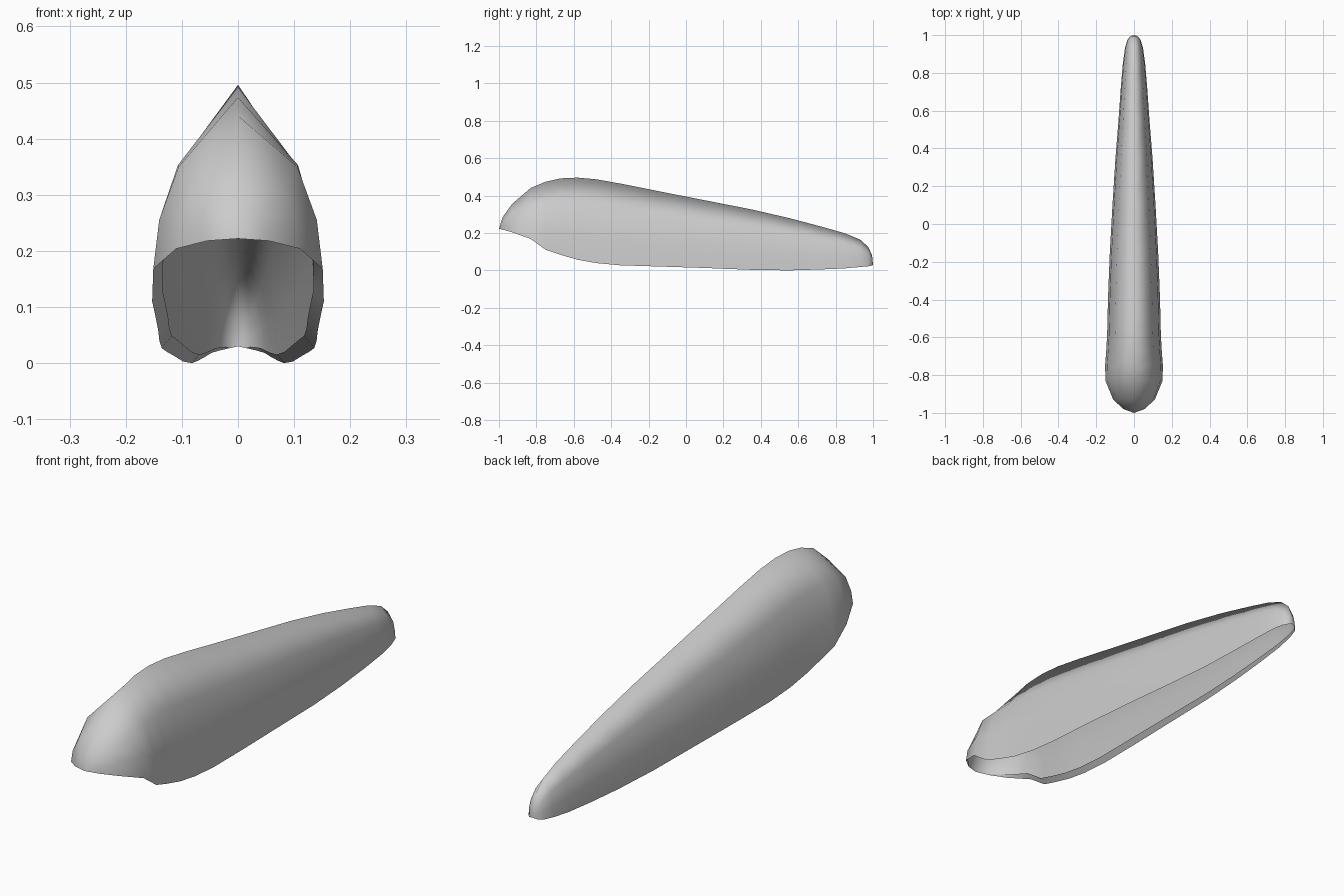
import bpy, bmesh

# Stations along the shell: y, rim half width, rim height, ridge height, lip size
STATIONS = [
    (-0.98, 0.055, 0.218, 0.285, 0.2),
    (-0.93, 0.110, 0.204, 0.355, 0.5),
    (-0.83, 0.151, 0.168, 0.441, 1.0),
    (-0.75, 0.153, 0.110, 0.474, 1.0),
    (-0.67, 0.147, 0.083, 0.492, 1.0),
    (-0.58, 0.142, 0.057, 0.496, 1.0),
    (-0.48, 0.140, 0.039, 0.487, 1.0),
    (-0.35, 0.136, 0.027, 0.464, 1.0),
    (-0.15, 0.128, 0.021, 0.424, 1.0),
    (0.10, 0.114, 0.013, 0.375, 0.9),
    (0.35, 0.098, 0.003, 0.326, 0.8),
    (0.55, 0.082, 0.000, 0.280, 0.7),
    (0.72, 0.070, 0.005, 0.235, 0.6),
    (0.85, 0.059, 0.011, 0.198, 0.5),
    (0.93, 0.048, 0.018, 0.165, 0.4),
    (0.975, 0.035, 0.022, 0.125, 0.3),
    (0.995, 0.018, 0.026, 0.080, 0.1),
]
# Half cross-section: fraction of half width, fraction of height
SECTION = [(0, 1), (0.70, 0.667), (0.93, 0.32), (1, 0)]


def ring(bm, y, w, zr, zt, lip):
    half = [(w * a, zr + (zt - zr) * b) for a, b in SECTION]
    half.append((w - 0.018 * lip, zr + 0.022 * lip))   # inward turned lip
    pts = [(-x, z) for x, z in reversed(half)] + half[1:]
    return [bm.verts.new((x, y, z)) for x, z in pts]


# Hollow shell, open underneath
bm = bmesh.new()
rings = [ring(bm, *s) for s in STATIONS]
for a, b in zip(rings, rings[1:]):
    for i in range(len(a) - 1):
        bm.faces.new((a[i], b[i], b[i + 1], a[i + 1]))

# Close the nose and tail walls
nose = bm.verts.new((0, -1.0, 0.222))
for i in range(1, len(SECTION) * 2 - 1):
    bm.faces.new((nose, rings[0][i], rings[0][i + 1]))
tail = bm.verts.new((0, 1.0, 0.03))
for i in range(1, len(SECTION) * 2 - 1):
    bm.faces.new((tail, rings[-1][i + 1], rings[-1][i]))

for f in bm.faces:
    f.smooth = True
# Crisp fold along the rim
for a, b in zip(rings, rings[1:]):
    for i in (1, len(a) - 2):
        bm.edges.get((a[i], b[i])).smooth = False

mesh = bpy.data.meshes.new("shell_cover")
bm.to_mesh(mesh)
bm.free()
shell = bpy.data.objects.new("shell_cover", mesh)
bpy.context.collection.objects.link(shell)
